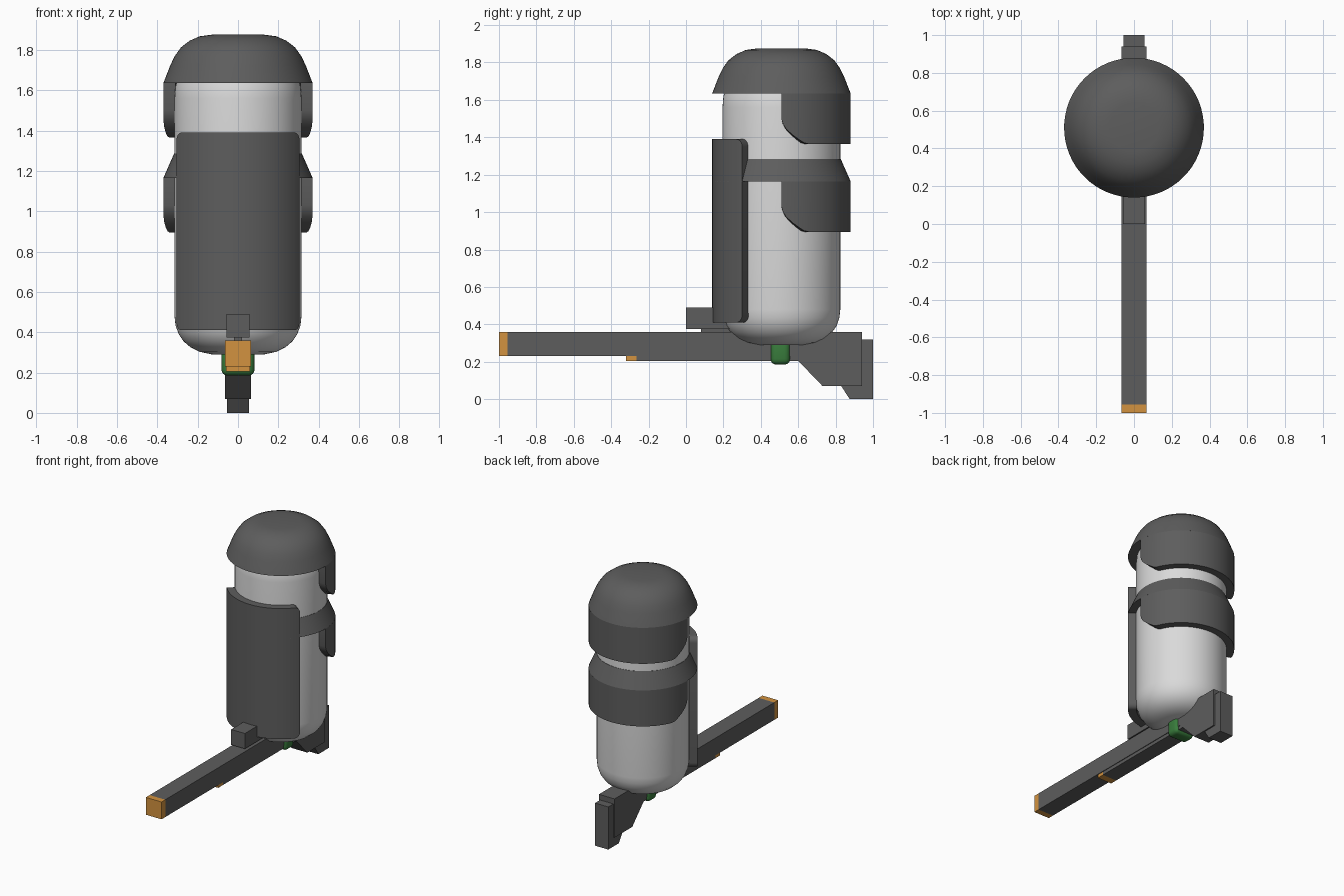
import bpy, bmesh
from math import sin, cos, pi, radians

if "Cube" in bpy.data.objects:
    bpy.data.objects.remove(bpy.data.objects["Cube"], do_unlink=True)

AXIS_Y = 0.51      # centre line of the upright canister
R_BODY, R_SHELL = 0.315, 0.37


def material(name, rgb):
    m = bpy.data.materials.new(name)
    m.use_nodes = True
    m.diffuse_color = (*rgb, 1)
    m.node_tree.nodes["Principled BSDF"].inputs["Base Color"].default_value = (*rgb, 1)
    return m


DARK = material("dark grey", (0.11, 0.11, 0.11))
PALE = material("pale grey", (0.7, 0.7, 0.7))
ORANGE = material("orange", (0.65, 0.29, 0.05))
GREEN = material("green", (0.04, 0.2, 0.045))


def finish(name, bm, mat, smooth=False):
    bmesh.ops.recalc_face_normals(bm, faces=bm.faces)
    mesh = bpy.data.meshes.new(name)
    bm.to_mesh(mesh)
    bm.free()
    mesh.materials.append(mat)
    ob = bpy.data.objects.new(name, mesh)
    bpy.context.collection.objects.link(ob)
    if smooth:
        bpy.ops.object.select_all(action='DESELECT')
        ob.select_set(True)
        bpy.context.view_layer.objects.active = ob
        bpy.ops.object.shade_smooth_by_angle(angle=radians(35))
    return ob


def lathe(name, profile, mat, steps=64):
    """Turn a closed (radius, z) profile about the canister axis."""
    bm = bmesh.new()
    verts = [bm.verts.new((r, AXIS_Y, z)) for r, z in profile]
    edges = [bm.edges.new(pair) for pair in zip(verts, verts[1:])]
    bmesh.ops.spin(bm, geom=verts + edges, cent=(0, AXIS_Y, 0), axis=(0, 0, 1),
                   angle=2 * pi, steps=steps, use_duplicate=False)
    bmesh.ops.remove_doubles(bm, verts=bm.verts, dist=0.0001)
    finish(name, bm, mat, True)


def prism(name, outline, half_width, mat):
    """Extrude a (y, z) outline evenly to both sides."""
    bm = bmesh.new()
    face = bm.faces.new([bm.verts.new((-half_width, y, z)) for y, z in outline])
    moved = bmesh.ops.extrude_face_region(bm, geom=[face])["geom"]
    bmesh.ops.translate(bm, vec=(2 * half_width, 0, 0),
                        verts=[g for g in moved if isinstance(g, bmesh.types.BMVert)])
    return finish(name, bm, mat)


def box(name, y0, y1, z0, z1, half_width, mat):
    return prism(name, [(y0, z0), (y1, z0), (y1, z1), (y0, z1)], half_width, mat)


def curved_plate(name, middle, half_angle, z0, z1, corner, trim_top):
    """Thick shell wrapped on the canister; corner lists (arc, rise) at each end."""
    length = 2 * half_angle * R_SHELL
    last = corner[-1][0]
    inner = [last + (length - 2 * last) * i / 24 for i in range(1, 24)]
    columns = (corner + [(s, 0) for s in inner]
               + [(length - s, h) for s, h in reversed(corner)])
    bm = bmesh.new()
    rings = []
    for s, h in columns:
        a = middle - half_angle + s / R_SHELL
        low, high = z0 + h, z1 - (h if trim_top else 0)
        rings.append([bm.verts.new((r * cos(a), AXIS_Y + r * sin(a), z))
                      for r, z in ((R_SHELL, low), (R_SHELL, high),
                                   (R_BODY - 0.005, high), (R_BODY - 0.005, low))])
    for p, q in zip(rings, rings[1:]):
        for i in range(4):
            j = (i + 1) % 4
            bm.faces.new((p[i], p[j], q[j], q[i]))
    bm.faces.new(rings[0])
    bm.faces.new(rings[-1])
    finish(name, bm, DARK, True)


# Canister body, cap and collar
lathe("canister_body", [(0, 0.29), (0.13, 0.29), (0.19, 0.303), (0.235, 0.325), (0.27, 0.355),
                        (0.295, 0.392), (0.31, 0.435), (R_BODY, 0.48), (R_BODY, 1.56),
                        (0.31, 1.62), (0.295, 1.66), (0, 1.66)], PALE)
lathe("domed_cap", [(0, 1.635), (R_SHELL, 1.635), (0.335, 1.725), (0.313, 1.77), (0.283, 1.812),
                    (0.24, 1.845), (0.19, 1.867), (0.13, 1.875), (0, 1.875)], DARK)
lathe("collar_ring", [(0.3, 1.165), (R_SHELL, 1.165), (R_BODY + 0.002, 1.285), (0.3, 1.285)], DARK)

# Rear skirts under the cap and the collar
SKIRT_CORNER = [(0, 0.135), (0.008, 0.108), (0.025, 0.08), (0.06, 0.048),
                (0.1, 0.02), (0.125, 0.005), (0.15, 0)]
for label, top in (("upper", 1.635), ("lower", 1.165)):
    curved_plate(label + "_rear_skirt", pi / 2, pi / 2, top - 0.27, top, SKIRT_CORNER, False)

# Front shield with rounded corners
R = 0.04
ROUND = [(R - R * cos(i * pi / 12), R - R * sin(i * pi / 12)) for i in range(7)]
curved_plate("front_shield", -pi / 2, radians(55.5), 0.41, 1.39, ROUND, True)

# Long beam with its stock, end plate and tips
prism("beam_and_stock", [(-0.955, 0.23), (0.575, 0.23), (0.6, 0.205), (0.73, 0.07),
                         (0.94, 0.07), (0.94, 0.36), (-0.955, 0.36)], 0.065, DARK)
prism("end_plate", [(0.83, 0.07), (0.875, 0), (1, 0), (1, 0.32), (0.94, 0.32), (0.94, 0.07)],
      0.055, DARK)
box("beam_tip", -1, -0.955, 0.23, 0.36, 0.065, ORANGE)
box("lower_rail", -0.265, 0.6, 0.205, 0.23, 0.06, DARK)
box("lower_rail_tip", -0.32, -0.265, 0.205, 0.23, 0.06, ORANGE)

# Block on top of the beam and its foot
box("top_block", 0, 0.3, 0.375, 0.49, 0.057, DARK)
box("top_block_foot", 0.08, 0.32, 0.36, 0.375, 0.02, DARK)

# Rounded clip under the beam
clip = box("under_clip", 0.452, 0.557, 0.185, 0.32, 0.082, GREEN)
bevel = clip.modifiers.new("rounding", 'BEVEL')
bevel.width = 0.03
bevel.segments = 4
for poly in clip.data.polygons:
    poly.use_smooth = True
